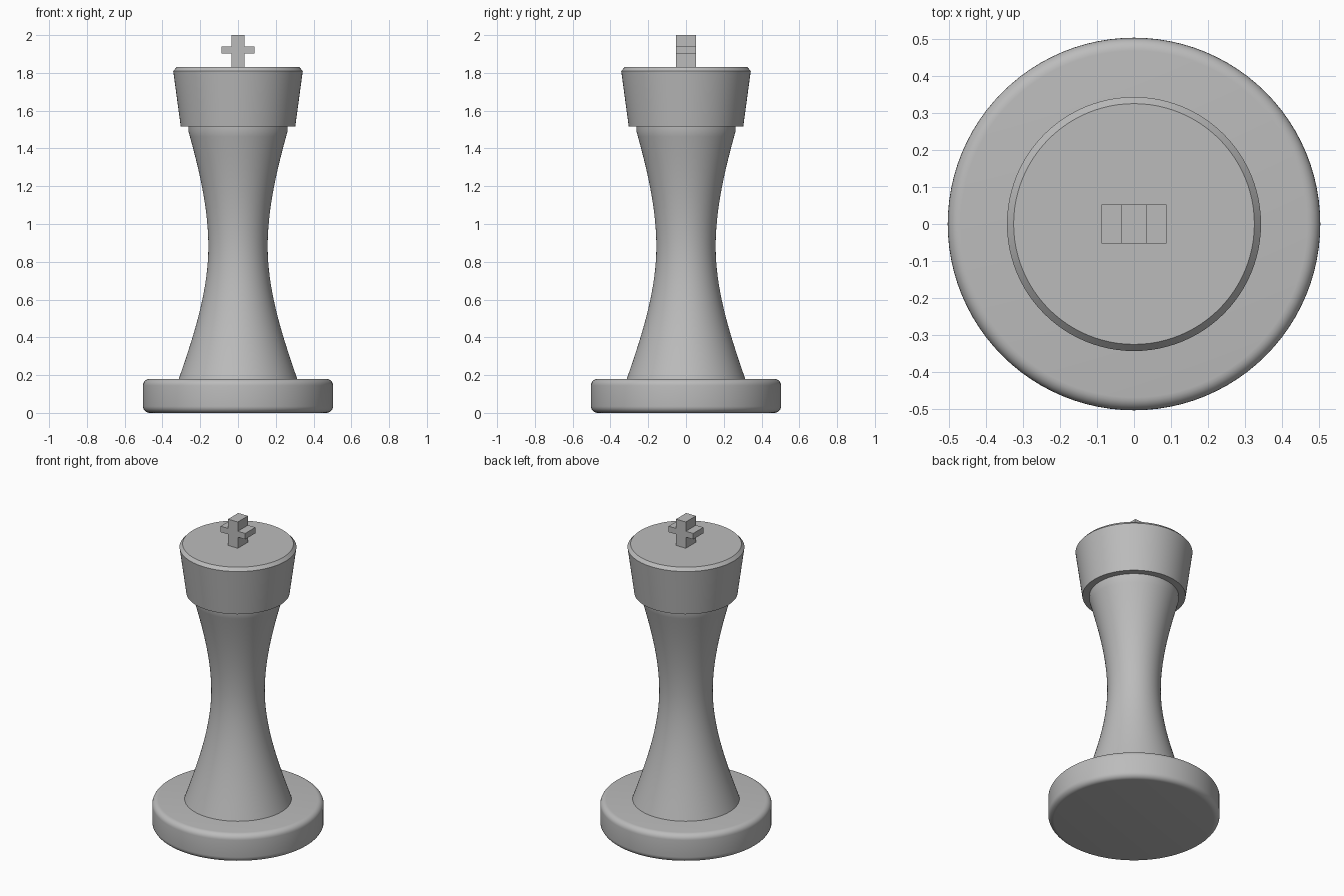
import bpy, bmesh, math
from mathutils import Vector
from mathutils.geometry import interpolate_bezier

if "Cube" in bpy.data.objects:
    bpy.data.objects.remove(bpy.data.objects["Cube"], do_unlink=True)

GREY = (0.5, 0.5, 0.5, 1)
grey = bpy.data.materials.new("plain grey")
grey.use_nodes = True
grey.diffuse_color = GREY
grey.node_tree.nodes["Principled BSDF"].inputs["Base Color"].default_value = GREY


def finish(name, bm, smooth_angle=None):
    bmesh.ops.recalc_face_normals(bm, faces=bm.faces)
    mesh = bpy.data.meshes.new(name)
    bm.to_mesh(mesh)
    bm.free()
    mesh.materials.append(grey)
    obj = bpy.data.objects.new(name, mesh)
    bpy.context.collection.objects.link(obj)
    if smooth_angle:
        bpy.ops.object.select_all(action="DESELECT")
        obj.select_set(True)
        bpy.context.view_layer.objects.active = obj
        bpy.ops.object.shade_smooth_by_angle(angle=math.radians(smooth_angle))
    return obj


def lathe(name, profile, segments=96):
    """Turn (radius, height) points about the z axis and cap both ends."""
    bm = bmesh.new()
    rings = []
    for r, z in profile:
        rings.append([bm.verts.new((r * math.cos(math.tau * i / segments),
                                    r * math.sin(math.tau * i / segments), z))
                      for i in range(segments)])
    for low, high in zip(rings, rings[1:]):
        for i in range(segments):
            j = (i + 1) % segments
            bm.faces.new((low[i], low[j], high[j], high[i]))
    bm.faces.new(rings[0])
    bm.faces.new(rings[-1])
    return finish(name, bm, 30)


def bezier(*points):
    curve = interpolate_bezier(*[Vector((r, z, 0)) for r, z in points], 20)
    return [(p.x, p.y) for p in curve]


# Base disc with rounded rims
RADIUS, HEIGHT, ROUND, STEPS = 0.503, 0.18, 0.035, 6
rim = []
for height, start in ((ROUND, -90), (HEIGHT - ROUND, 0)):
    for i in range(STEPS + 1):
        a = math.radians(start + 90 * i / STEPS)
        rim.append((RADIUS - ROUND + ROUND * math.cos(a), height + ROUND * math.sin(a)))
lathe("base", rim)

# Waisted stem
lower = bezier((0.315, 0.175), (0.245, 0.38), (0.157, 0.63), (0.157, 0.88))
upper = bezier((0.157, 0.88), (0.157, 1.1), (0.215, 1.32), (0.262, 1.49))
lathe("stem", lower + upper[1:] + [(0.262, 1.52)])

# Flared crown with a chamfered top edge
lathe("crown", [(0.303, 1.515), (0.343, 1.81), (0.325, 1.83)])

# Cross finial, extruded front to back
bm = bmesh.new()
HALF, ARM, DEPTH = 0.035, 0.088, 0.052
right = [(HALF, 1.828), (HALF, 1.902), (ARM, 1.902),
         (ARM, 1.94), (HALF, 1.94), (HALF, 2.0)]
outline = right + [(-x, z) for x, z in reversed(right)]
face = bm.faces.new([bm.verts.new((x, -DEPTH, z)) for x, z in outline])
back = bmesh.ops.extrude_face_region(bm, geom=[face])
bmesh.ops.translate(bm, vec=(0, 2 * DEPTH, 0),
                    verts=[v for v in back["geom"] if isinstance(v, bmesh.types.BMVert)])
finish("cross", bm)
